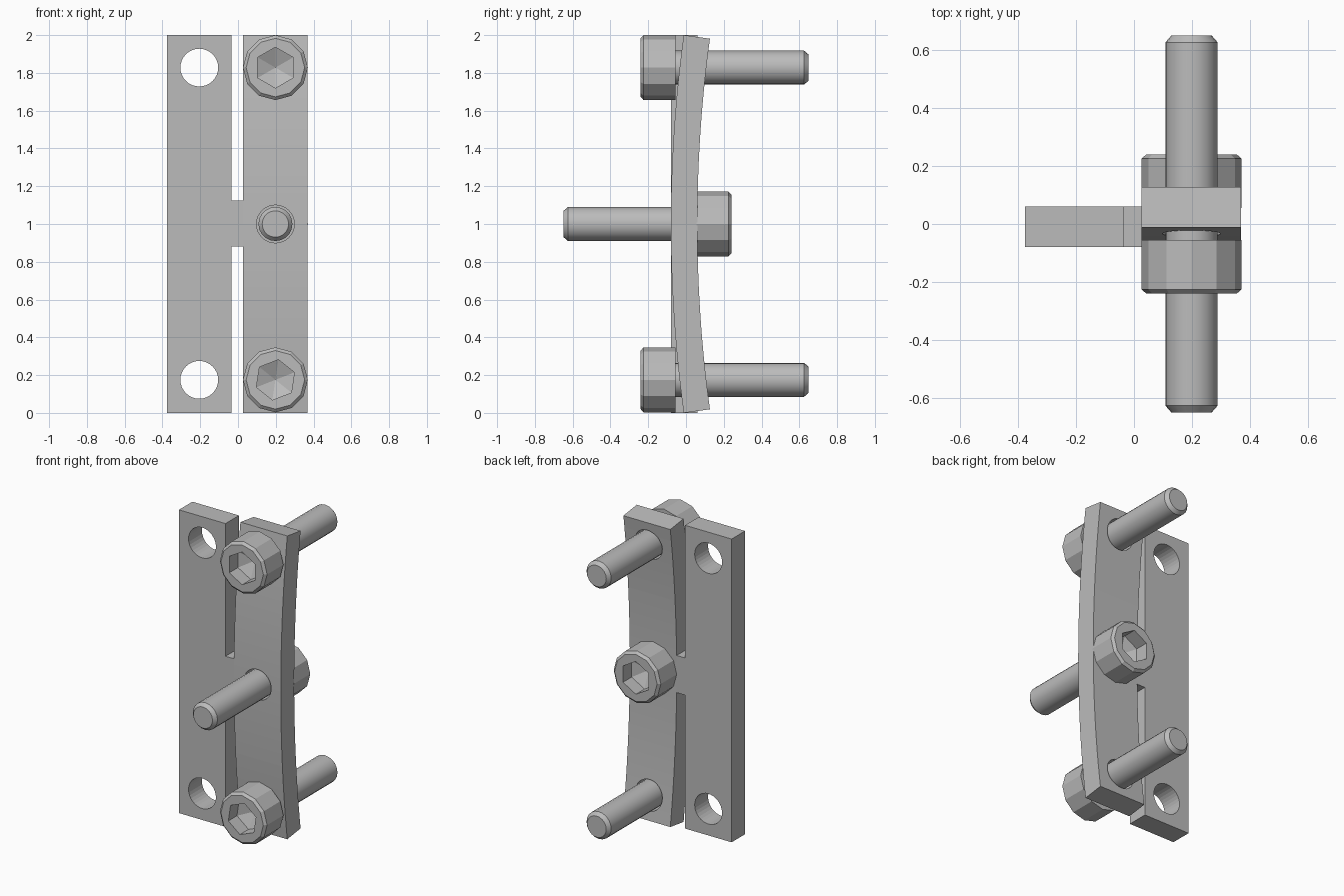
import bpy, bmesh
from math import sin, cos, pi, radians, asin

cube = bpy.data.objects.get("Cube")
if cube:
    bpy.data.objects.remove(cube, do_unlink=True)

steel = bpy.data.materials.new("grey_steel")
steel.use_nodes = True
grey = (0.5, 0.5, 0.5, 1)
steel.diffuse_color = grey
steel.node_tree.nodes["Principled BSDF"].inputs["Base Color"].default_value = grey


def finish(name, bm):
    bmesh.ops.remove_doubles(bm, verts=bm.verts, dist=1e-5)
    bmesh.ops.recalc_face_normals(bm, faces=bm.faces)
    mesh = bpy.data.meshes.new(name)
    bm.to_mesh(mesh)
    bm.free()
    mesh.materials.append(steel)
    obj = bpy.data.objects.new(name, mesh)
    bpy.context.collection.objects.link(obj)
    return obj


def revolve(name, profile, sides, x, z, phase=0, smooth=False):
    """Turn (radius, y) points about an axis parallel to y."""
    bm = bmesh.new()
    rings = []
    for r, y in profile:
        angles = [2 * pi * i / sides + phase for i in range(sides)]
        rings.append([bm.verts.new((x + r * cos(a), y, z + r * sin(a))) for a in angles])
    for a, b in zip(rings, rings[1:]):
        for i in range(sides):
            j = (i + 1) % sides
            bm.faces.new((a[i], a[j], b[j], b[i]))
    bm.faces.new(rings[0])
    bm.faces.new(rings[-1])
    obj = finish(name, bm)
    if smooth:
        bpy.ops.object.select_all(action='DESELECT')
        obj.select_set(True)
        bpy.context.view_layer.objects.active = obj
        bpy.ops.object.shade_smooth_by_angle(angle=radians(30))
    return obj


def extrude_x(name, outline, x0, x1):
    """Extrude a (y, z) outline from x0 to x1."""
    bm = bmesh.new()
    a, b = ([bm.verts.new((x, y, z)) for y, z in outline] for x in (x0, x1))
    for i in range(len(outline)):
        j = (i + 1) % len(outline)
        bm.faces.new((a[i], a[j], b[j], b[i]))
    bm.faces.new(a)
    bm.faces.new(b)
    return finish(name, bm)


def cut(obj, cutter):
    mod = obj.modifiers.new("cut", 'BOOLEAN')
    mod.operation, mod.solver, mod.object = 'DIFFERENCE', 'EXACT', cutter
    bpy.context.view_layer.objects.active = obj
    bpy.ops.object.modifier_apply(modifier=mod.name)
    bpy.data.objects.remove(cutter, do_unlink=True)


FRONT, BACK = -0.08, 0.06
BOLT_X, HOLE_X = 0.198, -0.205
LOW, MID, HIGH = 0.175, 1.0, 1.828


def slab(z0, z1):
    return [(FRONT, z0), (BACK, z0), (BACK, z1), (FRONT, z1)]


# Flat plate with two through holes, and the bridge to the bent bar
plate = extrude_x("flat_plate", slab(0, 2), -0.375, -0.035)
for z in (LOW, HIGH):
    cut(plate, revolve("hole_cutter", [(0.1, -0.3), (0.1, 0.3)], 32, HOLE_X, z))
extrude_x("bridge", slab(0.88, 1.125), -0.035, 0.026)

# Bar bent backwards at both ends along an arc
radius, steps = 7.4, 24
half = asin(1 / radius)
angles = [half * (2 * i / steps - 1) for i in range(steps + 1)]


def arc(r):
    return [(FRONT + radius - r * cos(a), 1 + r * sin(a)) for a in angles]


bar = extrude_x("bent_bar", arc(radius) + arc(radius - BACK + FRONT)[::-1], 0.026, 0.368)
for z in (LOW, MID, HIGH):
    cut(bar, revolve("hole_cutter", [(0.1, -0.3), (0.1, 0.3)], 32, BOLT_X, z))


# Socket head bolts; side is -1 with the head in front, 1 with it behind
def bolt(name, z, side, turn):
    head = revolve(name + "_head", [(0.172, side * 0.055), (0.172, side * 0.225),
                                    (0.155, side * 0.24)], 12, BOLT_X, z)
    cut(head, revolve("socket_cutter", [(0.108, side * 0.3), (0.108, side * 0.15),
                                        (0, side * 0.105)], 6, BOLT_X, z, pi / 6 + turn))
    revolve(name + "_shaft", [(0.09, side * 0.056), (0.09, -side * 0.625),
                              (0.07, -side * 0.648)], 20, BOLT_X, z, smooth=True)


bolt("top_bolt", HIGH, -1, 0)
bolt("middle_bolt", MID, 1, 0)
bolt("bottom_bolt", LOW, -1, -0.15)
